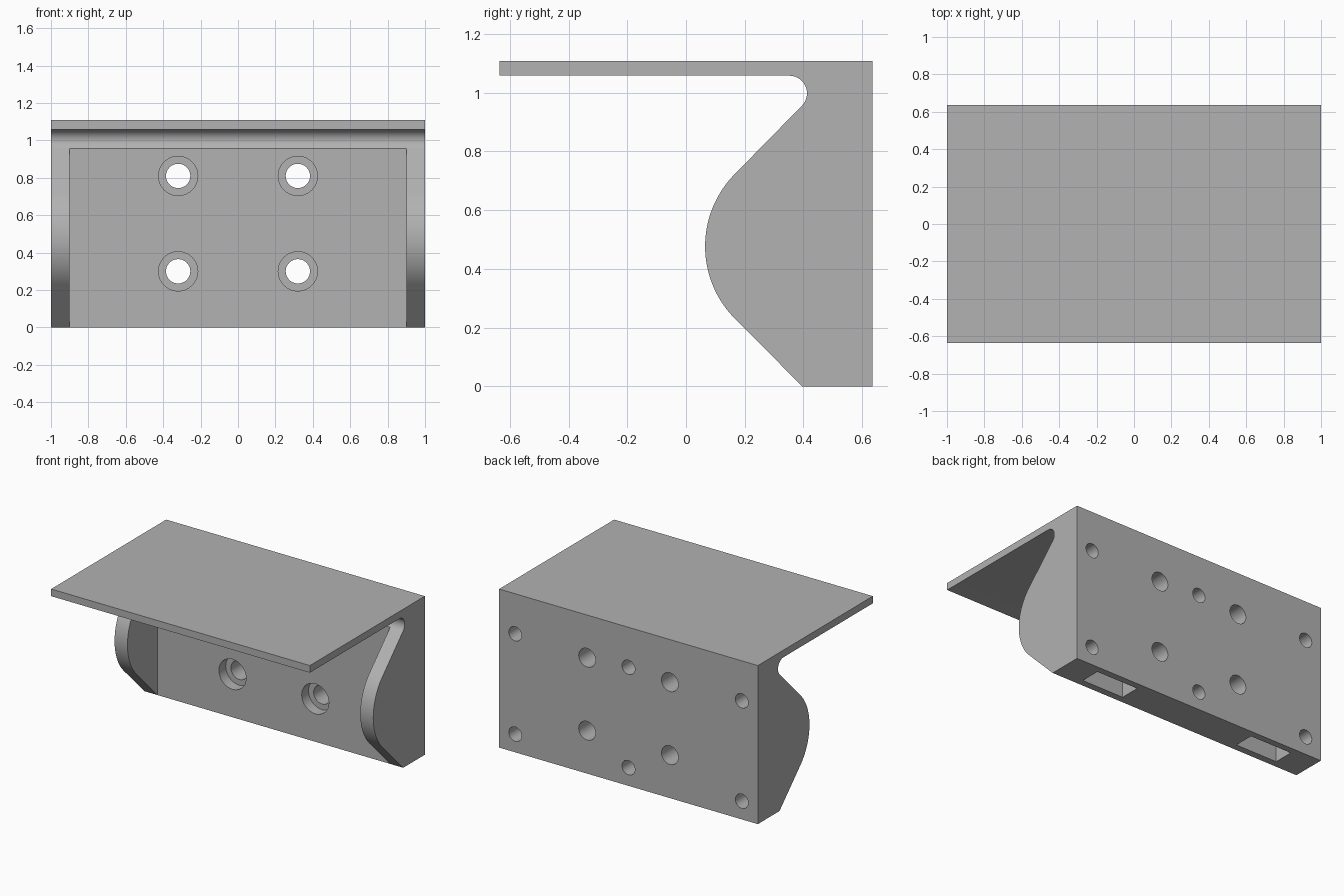
import bpy, bmesh, math
from mathutils import Matrix, Vector

if "Cube" in bpy.data.objects:
    bpy.data.objects.remove(bpy.data.objects["Cube"], do_unlink=True)

BACK, FRONT, TOP = 0.635, -0.635, 1.108
WALL = 0.396            # front face of the mounting wall

grey = bpy.data.materials.new("plain grey")
grey.use_nodes = True
colour = (0.445, 0.445, 0.445, 1)
grey.diffuse_color = colour
grey.node_tree.nodes["Principled BSDF"].inputs["Base Color"].default_value = colour


def make_object(name, bm):
    bmesh.ops.recalc_face_normals(bm, faces=bm.faces)
    mesh = bpy.data.meshes.new(name)
    bm.to_mesh(mesh)
    bm.free()
    mesh.materials.append(grey)
    obj = bpy.data.objects.new(name, mesh)
    bpy.context.collection.objects.link(obj)
    return obj


def arc(cy, cz, r, start, end, steps):
    angles = [math.radians(start + (end - start) * i / steps) for i in range(steps + 1)]
    return [(cy + r * math.cos(a), cz + r * math.sin(a)) for a in angles]


def box(name, x, y, z):
    bm = bmesh.new()
    bmesh.ops.create_cube(bm, size=1)
    for v in bm.verts:
        v.co = Vector(r[0] if c < 0 else r[1] for c, r in zip(v.co, (x, y, z)))
    return make_object(name, bm)


def bore(x, z, radius, y0, y1):
    bm = bmesh.new()
    place = Matrix.Translation((x, (y0 + y1) / 2, z)) @ Matrix.Rotation(math.pi / 2, 4, "X")
    bmesh.ops.create_cone(bm, cap_ends=True, segments=40, radius1=radius,
                          radius2=radius, depth=y1 - y0, matrix=place)
    return make_object("bore_cutter", bm)


def cut(target, cutter):
    mod = target.modifiers.new("cut", "BOOLEAN")
    mod.operation, mod.solver, mod.object = "DIFFERENCE", "EXACT", cutter
    bpy.context.view_layer.objects.active = target
    bpy.ops.object.modifier_apply(modifier=mod.name)
    bpy.data.objects.remove(cutter, do_unlink=True)


# Side profile: shelf, fillet, bulging cheek and flat back
outline = [(BACK, 0), (BACK, TOP), (FRONT, TOP), (FRONT, 1.058)]
outline += arc(0.352, 0.998, 0.06, 90, -45, 20)
outline += arc(0.415, 0.477, 0.35, 135, 225, 36)
outline += [(WALL, 0)]
bm = bmesh.new()
face = bm.faces.new([bm.verts.new((-1, y, z)) for y, z in outline])
extruded = bmesh.ops.extrude_face_region(bm, geom=[face])["geom"]
bmesh.ops.translate(bm, vec=(2, 0, 0),
                    verts=[v for v in extruded if isinstance(v, bmesh.types.BMVert)])
bracket = make_object("shelf_bracket", bm)

# Open space between the two cheeks
cut(bracket, box("middle_cutter", (-0.9, 0.9), (-0.2, WALL), (-0.2, 0.956)))

# Counterbored screw holes through the wall
for x in (-0.32, 0.32):
    for z in (0.3, 0.81):
        cut(bracket, bore(x, z, 0.065, 0.2, 0.8))
        cut(bracket, bore(x, z, 0.105, 0.2, WALL + 0.075))

# Blind holes in the back
for x in (-0.876, 0, 0.876):
    for z in (0.127, 0.828):
        cut(bracket, bore(x, z, 0.05, BACK - 0.17, 0.8))

# Slots in the underside
for x in (-0.63, 0.63):
    cut(bracket, box("slot_cutter", (x - 0.163, x + 0.163), (0.445, 0.588), (-0.2, 0.5)))

bpy.ops.object.select_all(action="DESELECT")
bracket.select_set(True)
bpy.context.view_layer.objects.active = bracket
bpy.ops.object.shade_smooth_by_angle(angle=math.radians(30))
